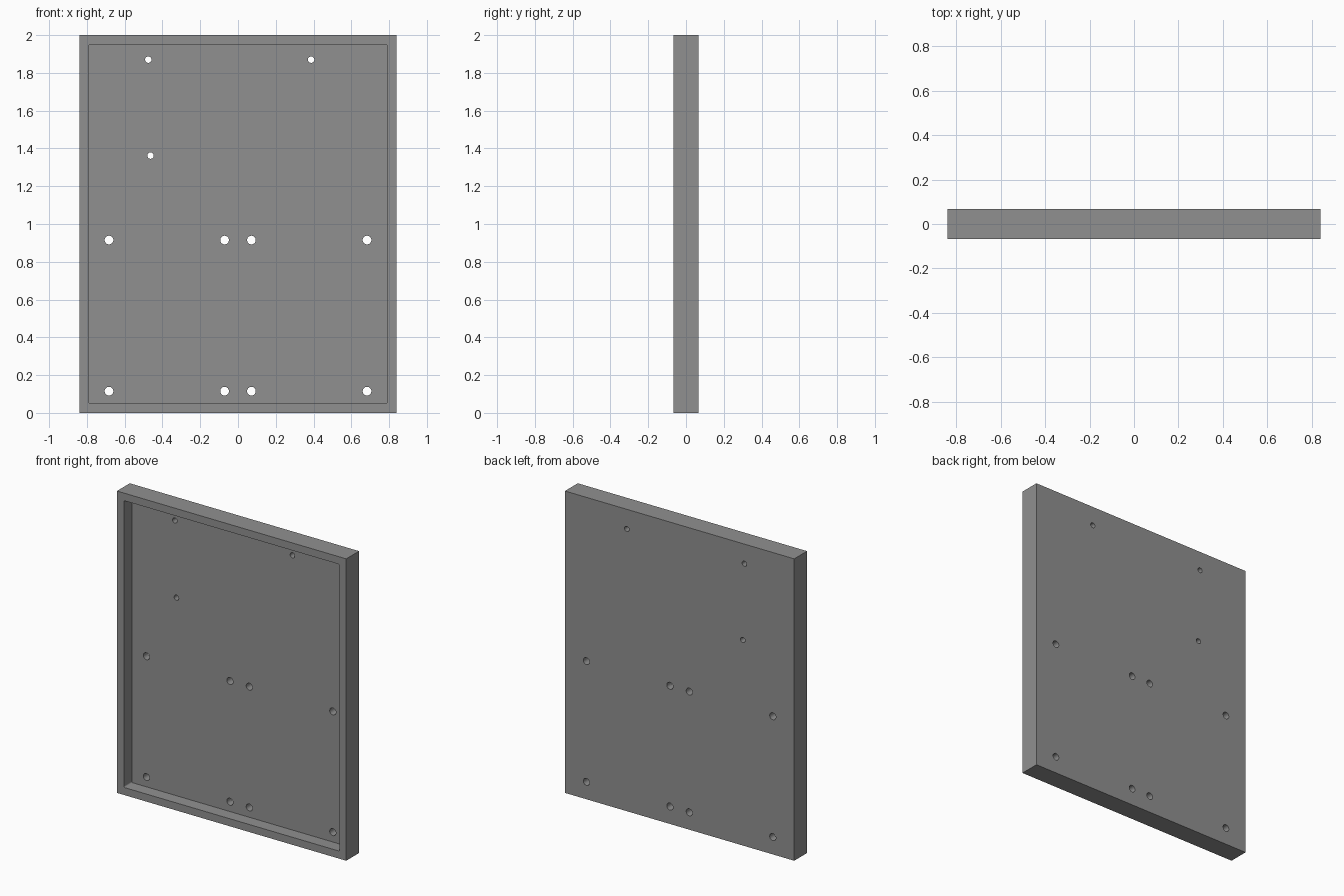
import bpy, bmesh, math
from mathutils import Matrix, Vector

if "Cube" in bpy.data.objects:
    bpy.data.objects.remove(bpy.data.objects["Cube"])

W, D, H = 1.68, 0.134, 2.0    # outer size
RIM, FLOOR = 0.05, 0.05       # rim width, back panel thickness

grey = bpy.data.materials.new("mid grey")
grey.diffuse_color = (0.28, 0.28, 0.28, 1)
grey.use_nodes = True
grey.node_tree.nodes["Principled BSDF"].inputs["Base Color"].default_value = grey.diffuse_color


def finish(bm, name):
    mesh = bpy.data.meshes.new(name)
    bm.to_mesh(mesh)
    bm.free()
    mesh.materials.append(grey)
    ob = bpy.data.objects.new(name, mesh)
    bpy.context.collection.objects.link(ob)
    return ob


def box(bm, size, centre):
    bmesh.ops.create_cube(bm, size=1.0, matrix=Matrix.Translation(centre) @ Matrix.Diagonal((*size, 1)))


def cut(target, cutter):
    cutter.hide_render = True
    cutter.hide_set(True)
    mod = target.modifiers.new(cutter.name, 'BOOLEAN')
    mod.operation = 'DIFFERENCE'
    mod.solver = 'EXACT'
    mod.object = cutter


# Outer slab
bm = bmesh.new()
box(bm, (W, D, H), Vector((0, 0, H / 2)))
tray = finish(bm, "tray")

# Shallow recess in the front, with slightly rounded corners
bm = bmesh.new()
y0, y1 = -D, D / 2 - FLOOR
box(bm, (W - 2 * RIM, y1 - y0, H - 2 * RIM), Vector((0, (y0 + y1) / 2, H / 2)))
corners = [e for e in bm.edges if abs(e.verts[0].co.y - e.verts[1].co.y) > 0.01]
bmesh.ops.bevel(bm, geom=corners, offset=0.008, segments=4, profile=0.5, affect='EDGES')
cut(tray, finish(bm, "recess_cutter"))

# Holes through the back panel: two rows of large ones, three small ones
holes = [(x, z, 0.023) for z in (0.115, 0.915) for x in (-0.683, -0.071, 0.071, 0.683)]
holes += [(-0.475, 1.87, 0.017), (0.387, 1.87, 0.017), (-0.463, 1.362, 0.017)]
bm = bmesh.new()
for x, z, r in holes:
    bmesh.ops.create_cone(bm, cap_ends=True, segments=32, radius1=r, radius2=r, depth=0.4,
                          matrix=Matrix.Translation((x, 0, z)) @ Matrix.Rotation(math.pi / 2, 4, 'X'))
cut(tray, finish(bm, "hole_cutter"))

# Smooth hole walls, sharp edges elsewhere
bpy.context.view_layer.objects.active = tray
tray.select_set(True)
for mod in list(tray.modifiers):
    bpy.ops.object.modifier_apply(modifier=mod.name)
bpy.ops.object.shade_smooth_by_angle(angle=math.radians(30))
